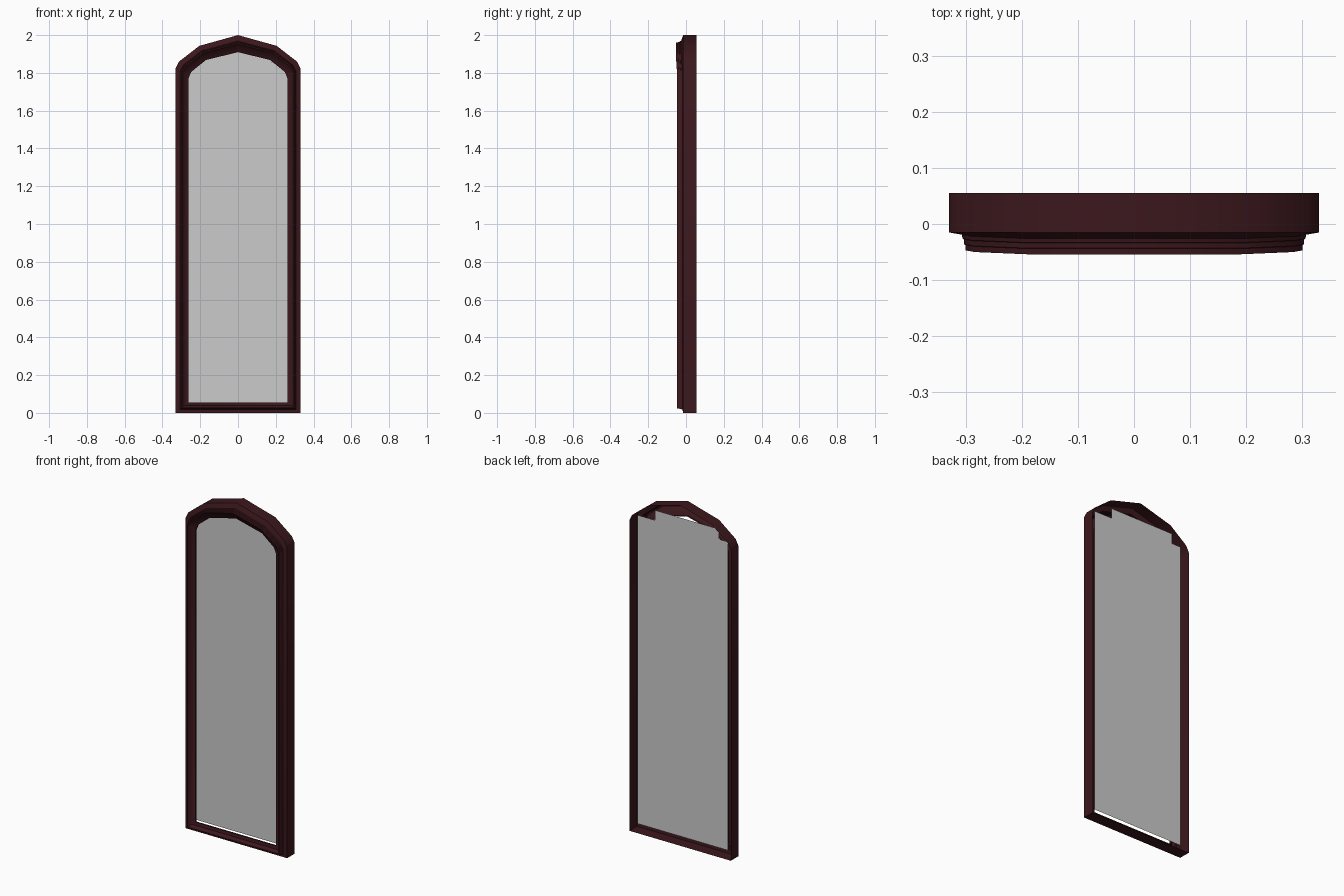
import bpy
import math

if "Cube" in bpy.data.objects:
    bpy.data.objects.remove(bpy.data.objects["Cube"])

wood = bpy.data.materials.new("dark_red_wood")
wood.diffuse_color = (0.045, 0.009, 0.012, 1)
wood.use_nodes = True
wood.node_tree.nodes["Principled BSDF"].inputs["Base Color"].default_value = wood.diffuse_color


def make_object(name, verts, faces, mat=None):
    mesh = bpy.data.meshes.new(name)
    mesh.from_pydata(verts, [], faces)
    if mat:
        mesh.materials.append(mat)
    obj = bpy.data.objects.new(name, mesh)
    bpy.context.collection.objects.link(obj)
    return obj


# right half of the arch, bottom to peak: outer x, outer z, inner x, inner z, forward bulge
half = [
    (0.33, 0.0, 0.262, 0.055, 0.0),
    (0.33, 1.825, 0.262, 1.77, 0.0),
    (0.312, 1.86, 0.248, 1.805, 0.003),
    (0.205, 1.943, 0.17, 1.868, 0.007),
    (0.0, 2.0, 0.0, 1.91, 0.007),
]
loop = half + [(-a, b, -c, d, e) for a, b, c, d, e in reversed(half[:-1])]

# moulding profile: fraction from outer to inner edge, y depth
profile = [
    (0.0, 0.055), (0.0, -0.015), (0.34, -0.019), (0.36, -0.026),
    (0.39, -0.027), (0.40, -0.036), (0.43, -0.037), (0.44, -0.047),
    (0.52, -0.047), (0.72, -0.026), (1.0, -0.02), (1.0, -0.01),
]

# frame: open-backed moulding swept round the arch
verts = []
for ox, oz, ix, iz, bulge in loop:
    for t, y in profile:
        push = bulge if 0.3 < t < 1 else 0
        verts.append((ox + (ix - ox) * t, y - push, oz + (iz - oz) * t))
n, m = len(loop), len(profile)
faces = []
for i in range(n):
    j = (i + 1) % n
    for k in range(m - 1):
        faces.append((i * m + k, j * m + k, j * m + k + 1, i * m + k + 1))
frame = make_object("mirror_frame", verts, faces, wood)
bpy.context.view_layer.objects.active = frame
frame.select_set(True)
bpy.ops.object.shade_smooth_by_angle(angle=math.radians(40))

# mirror pane: stepped flat sheet set back behind the opening
outline = [
    (0.295, 0.042), (0.295, 1.855), (0.18, 1.855), (0.18, 1.914),
    (-0.237, 1.914), (-0.237, 1.855), (-0.295, 1.855), (-0.295, 0.042),
]
make_object("mirror_pane", [(x, 0.03, z) for x, z in outline], [tuple(range(len(outline)))])
